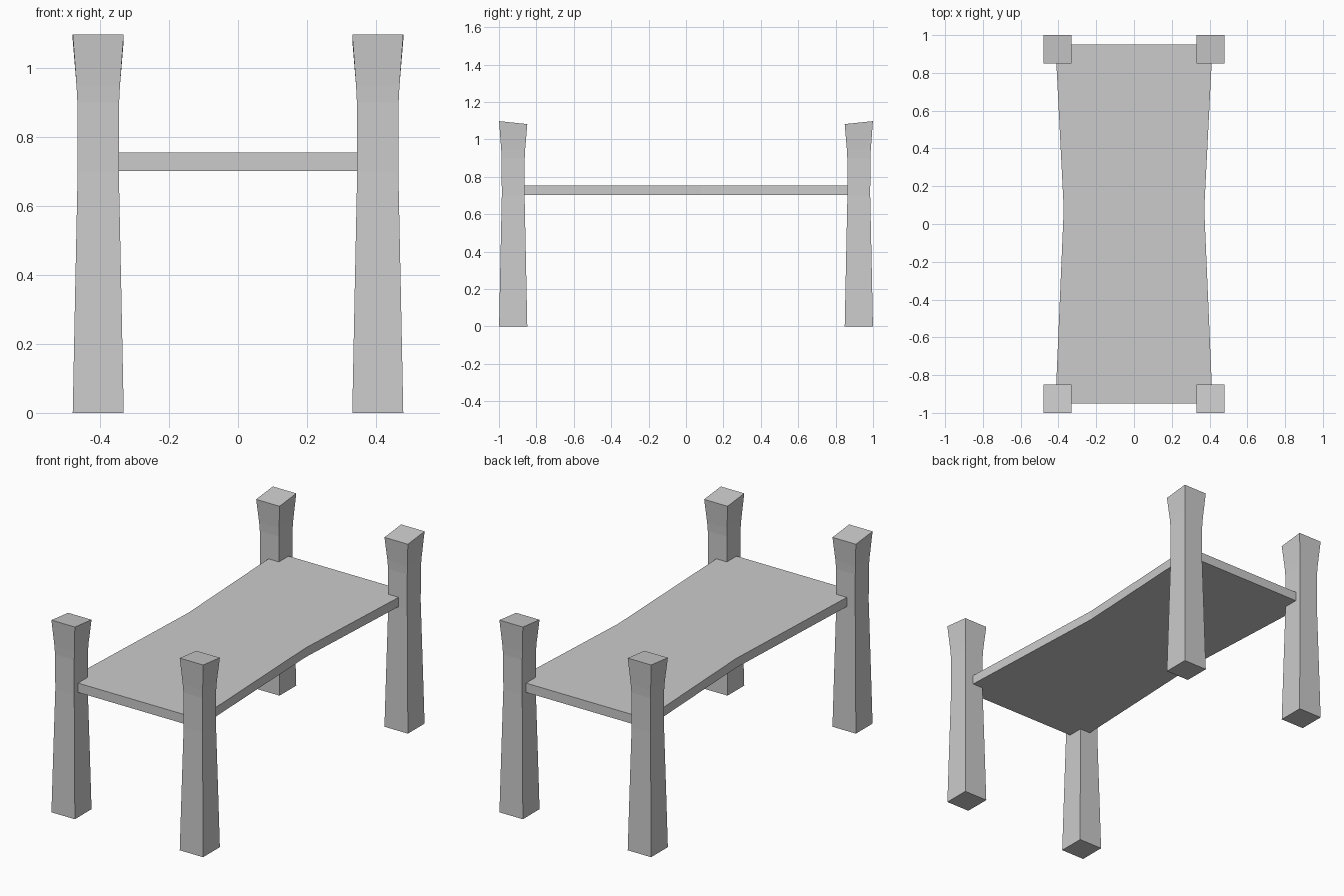
import bpy, bmesh

if "Cube" in bpy.data.objects:
    bpy.data.objects.remove(bpy.data.objects["Cube"])


def make_object(name, bm):
    bmesh.ops.recalc_face_normals(bm, faces=bm.faces)
    mesh = bpy.data.meshes.new(name)
    bm.to_mesh(mesh)
    bm.free()
    obj = bpy.data.objects.new(name, mesh)
    bpy.context.collection.objects.link(obj)
    return obj


# Waisted square post: (height, half width) rings, top slopes down inwards
POST_RINGS = [(0, 0.074), (0.35, 0.067), (0.7, 0.0597), (0.9, 0.0605), (0.95, 0.063), (1.09, 0.074)]


def make_post(name, sx, sy):
    bm = bmesh.new()
    rings = []
    last = len(POST_RINGS) - 1
    for i, (z, h) in enumerate(POST_RINGS):
        ring = []
        for dx, dy in ((-1, -1), (1, -1), (1, 1), (-1, 1)):
            tilt = 0.008 * dy * sy if i == last else 0
            ring.append(bm.verts.new((sx * 0.4055 + dx * h, sy * 0.924 + dy * h * 1.02, z + tilt)))
        rings.append(ring)
    for a, b in zip(rings, rings[1:]):
        for k in range(4):
            n = (k + 1) % 4
            bm.faces.new((a[k], a[n], b[n], b[k]))
    bm.faces.new(rings[0])
    bm.faces.new(rings[-1])
    return make_object(name, bm)


for side, sx in (("left", -1), ("right", 1)):
    for end, sy in (("front", -1), ("back", 1)):
        make_post(f"{end}_{side}_post", sx, sy)

# Flat board with a pinched waist, ends let into the posts
half = [(0.416, -0.95), (0.372, 0.08), (0.416, 0.95)]
outline = half + [(-x, y) for x, y in reversed(half)]
bm = bmesh.new()
base = bm.faces.new([bm.verts.new((x, y, 0.702)) for x, y in outline])
top = bmesh.ops.extrude_face_region(bm, geom=[base], use_keep_orig=True)
bmesh.ops.translate(bm, vec=(0, 0, 0.053),
                    verts=[g for g in top["geom"] if isinstance(g, bmesh.types.BMVert)])
make_object("board", bm)
